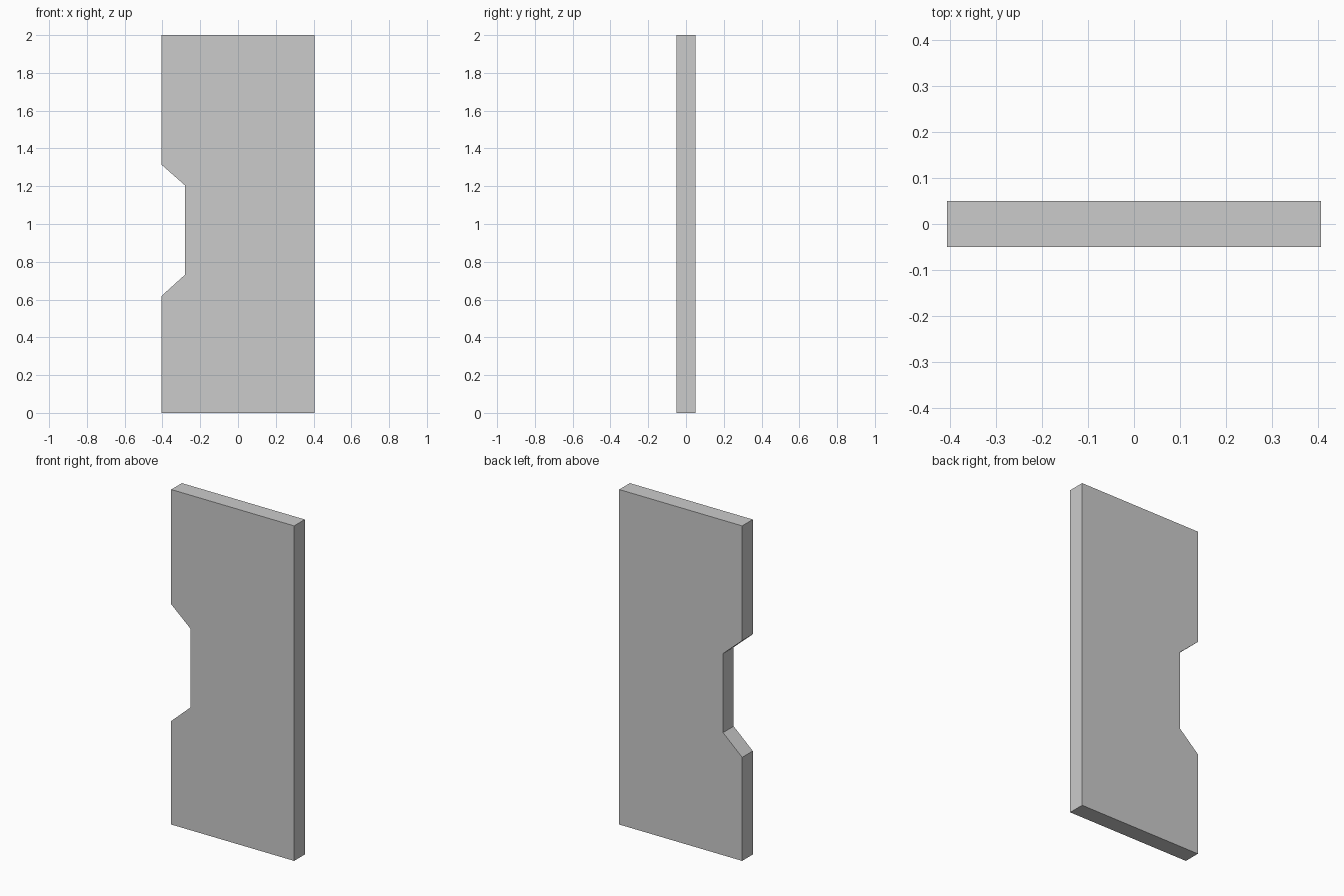
import bpy
import bmesh

if "Cube" in bpy.data.objects:
    bpy.data.objects.remove(bpy.data.objects["Cube"])

HALF_W, HALF_T, HEIGHT = 0.406, 0.05, 2.0
NOTCH_X = -0.28

# Panel outline in x, z, with a chamfered notch in the left edge
outline = [
    (-HALF_W, 0.0), (HALF_W, 0.0), (HALF_W, HEIGHT), (-HALF_W, HEIGHT),
    (-HALF_W, 1.315), (NOTCH_X, 1.204), (NOTCH_X, 0.732), (-HALF_W, 0.618),
]

# Extrude the outline through the panel thickness
bm = bmesh.new()
face = bm.faces.new([bm.verts.new((x, -HALF_T, z)) for x, z in outline])
extruded = bmesh.ops.extrude_face_region(bm, geom=[face], use_keep_orig=True)
moved = [g for g in extruded["geom"] if isinstance(g, bmesh.types.BMVert)]
bmesh.ops.translate(bm, verts=moved, vec=(0, 2 * HALF_T, 0))
bmesh.ops.recalc_face_normals(bm, faces=bm.faces[:])

mesh = bpy.data.meshes.new("notched_panel")
bm.to_mesh(mesh)
bm.free()
panel = bpy.data.objects.new("notched_panel", mesh)
bpy.context.collection.objects.link(panel)
